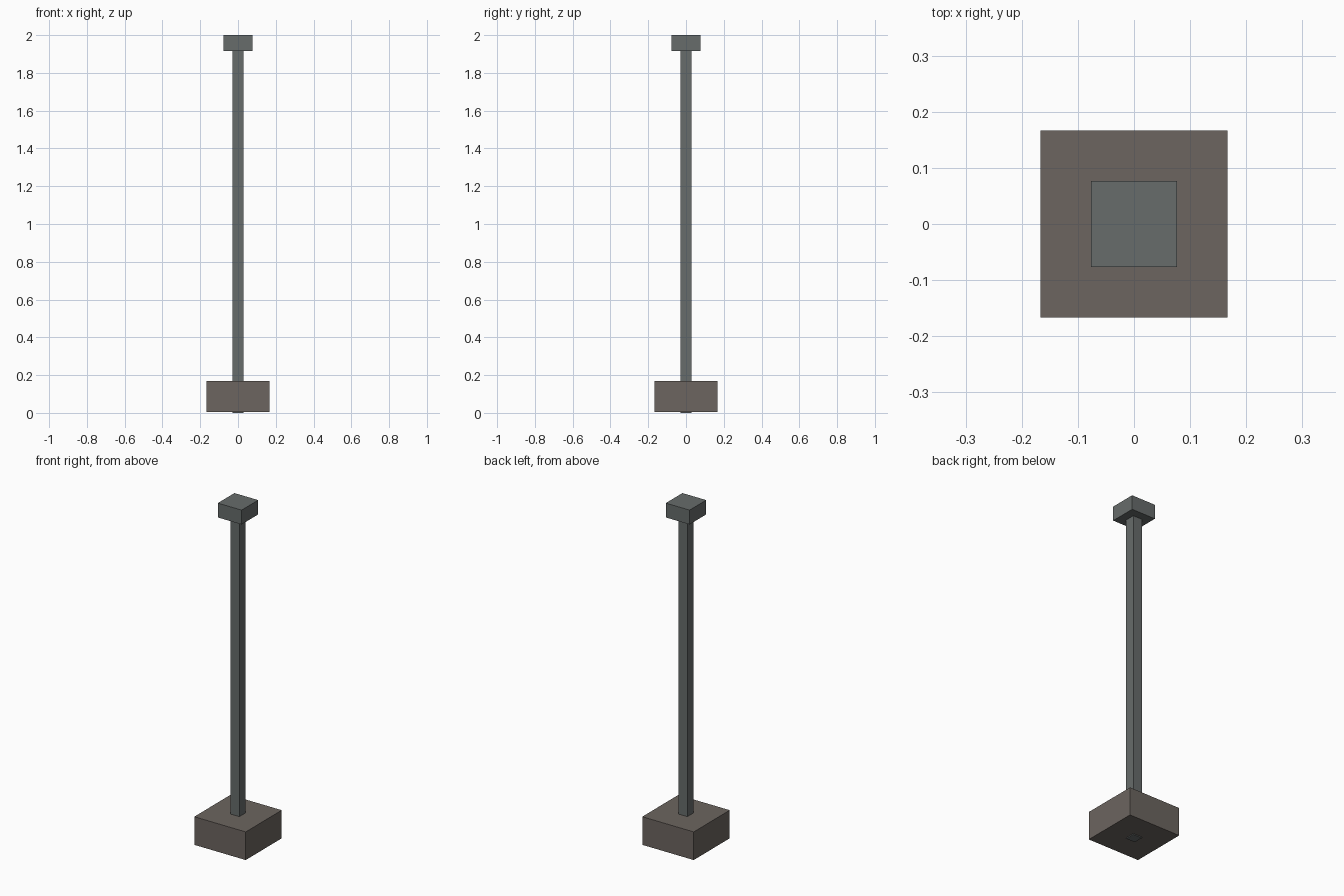
import bpy

if "Cube" in bpy.data.objects:
    bpy.data.objects.remove(bpy.data.objects["Cube"])


def material(name, color):
    mat = bpy.data.materials.new(name)
    mat.diffuse_color = (*color, 1.0)
    mat.use_nodes = True
    mat.node_tree.nodes["Principled BSDF"].inputs["Base Color"].default_value = mat.diffuse_color
    return mat


def block(name, width, z0, z1, mat):
    """Square block centred on the z axis, from z0 up to z1."""
    bpy.ops.mesh.primitive_cube_add(size=1, location=(0, 0, (z0 + z1) / 2))
    obj = bpy.context.object
    obj.name = name
    obj.scale = (width, width, z1 - z0)
    bpy.ops.object.transform_apply(location=False, rotation=False, scale=True)
    obj.data.materials.append(mat)
    return obj


stone = material("warm_grey", (0.15, 0.13, 0.115))
metal = material("cool_grey", (0.135, 0.15, 0.147))

# Heavy foot, with the post passing through and just showing underneath
block("base", 0.334, 0.005, 0.17, stone)
block("post", 0.058, 0.0, 1.917, metal)

# Cap on top of the post
block("cap", 0.154, 1.916, 2.0, metal)
